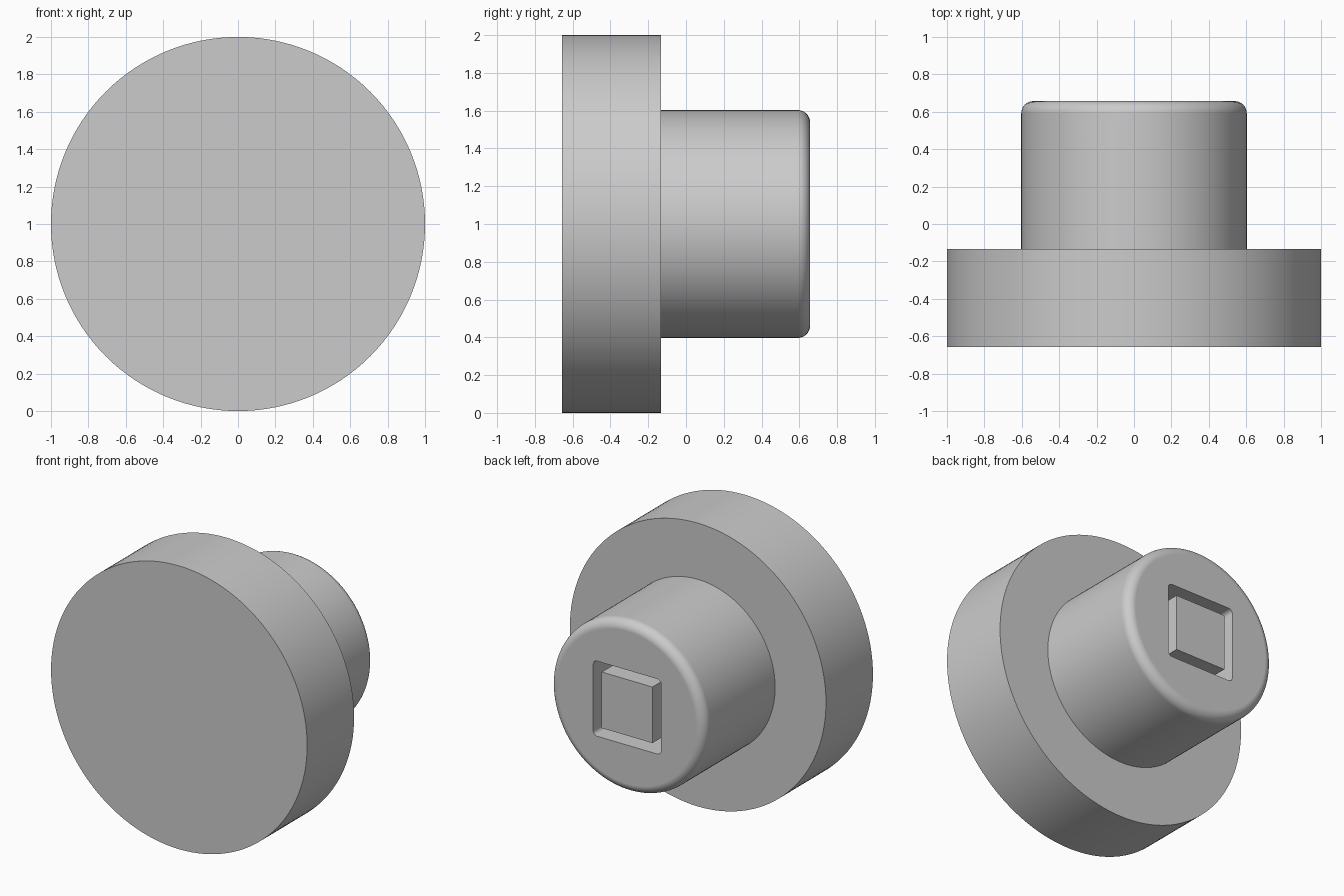
import bpy
import bmesh
import math

if "Cube" in bpy.data.objects:
    bpy.data.objects.remove(bpy.data.objects["Cube"], do_unlink=True)

FRONT, STEP, BACK = -0.657, -0.133, 0.657
AXIS_Z = 1.0

grey = bpy.data.materials.new("plain_grey")
grey.use_nodes = True
grey.diffuse_color = (0.6, 0.6, 0.6, 1)
grey.node_tree.nodes["Principled BSDF"].inputs["Base Color"].default_value = (0.6, 0.6, 0.6, 1)


def circle(radius, count=128):
    turn = 2 * math.pi / count
    return [(radius * math.cos(i * turn), radius * math.sin(i * turn)) for i in range(count)]


def square(half, corner=0.0, steps=5):
    """Outline of a square with rounded corners (sharp when corner is 0)."""
    points = []
    for quarter in range(4):
        mid = math.pi / 4 + quarter * math.pi / 2
        cx = math.copysign(half - corner, math.cos(mid))
        cz = math.copysign(half - corner, math.sin(mid))
        for i in range(steps if corner else 1):
            a = quarter * math.pi / 2 + i / (steps - 1) * math.pi / 2
            points.append((cx + corner * math.cos(a), cz + corner * math.sin(a)))
    return points


def loft(name, sections):
    """Closed solid through (y, outline) sections along the y axis."""
    bm = bmesh.new()
    rings = [[bm.verts.new((x, y, AXIS_Z + z)) for x, z in outline] for y, outline in sections]
    for a, b in zip(rings, rings[1:]):
        for i in range(len(a)):
            j = (i + 1) % len(a)
            bm.faces.new((a[i], a[j], b[j], b[i]))
    bm.faces.new(rings[0])
    bm.faces.new(rings[-1])
    bmesh.ops.recalc_face_normals(bm, faces=bm.faces)
    mesh = bpy.data.meshes.new(name)
    bm.to_mesh(mesh)
    bm.free()
    mesh.materials.append(grey)
    obj = bpy.data.objects.new(name, mesh)
    bpy.context.collection.objects.link(obj)
    return obj


def select(obj):
    bpy.ops.object.select_all(action="DESELECT")
    obj.select_set(True)
    bpy.context.view_layer.objects.active = obj


def smooth(obj):
    select(obj)
    bpy.ops.object.shade_smooth_by_angle(angle=math.radians(30))
    weighted = obj.modifiers.new("even_shading", "WEIGHTED_NORMAL")
    weighted.keep_sharp = True


# Wide front disc
disc = loft("front_disc", [(FRONT, circle(1)), (STEP, circle(1))])
smooth(disc)

# Narrower hub with a rounded back rim
HUB, FILLET, DEPTH = 0.603, 0.065, 0.4
sections = [(STEP - 0.05, circle(HUB))]
for i in range(9):
    a = i / 8 * math.pi / 2
    sections.append((BACK - FILLET + FILLET * math.sin(a),
                     circle(HUB - FILLET + FILLET * math.cos(a))))
hub = loft("hub", sections)

# Square socket cut into the back of the hub
socket = square(0.265, 0.03)
cutter = loft("socket_cutter", [(BACK - DEPTH, socket), (BACK + 0.1, socket)])
cutter.hide_render = True
cut = hub.modifiers.new("socket", "BOOLEAN")
cut.operation = "DIFFERENCE"
cut.solver = "EXACT"
cut.object = cutter
select(hub)
bpy.ops.object.modifier_apply(modifier=cut.name)
bpy.data.objects.remove(cutter, do_unlink=True)
smooth(hub)

# Square peg standing in the socket, flush with the back
loft("socket_peg", [(BACK - DEPTH - 0.02, square(0.198)), (BACK, square(0.198))])
